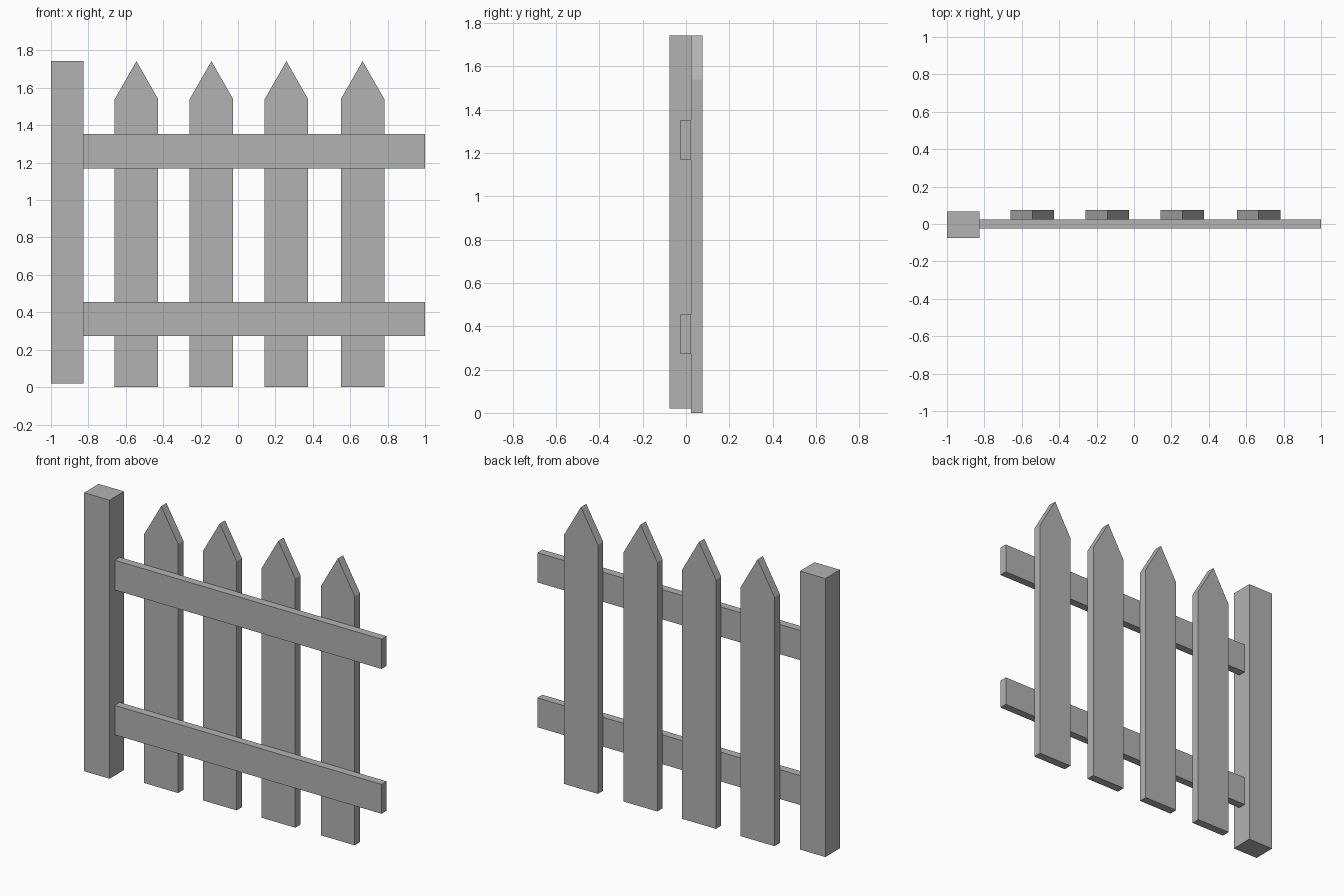
import bpy
import bmesh

cube = bpy.data.objects.get("Cube")
if cube:
    bpy.data.objects.remove(cube, do_unlink=True)

grey = bpy.data.materials.new("plain_grey")
grey.use_nodes = True
colour = (0.45, 0.45, 0.45, 1)
grey.diffuse_color = colour
grey.node_tree.nodes["Principled BSDF"].inputs["Base Color"].default_value = colour


def board(name, outline, front, back):
    """Extrude an x-z outline from y = front to y = back."""
    bm = bmesh.new()
    face = bm.faces.new([bm.verts.new((x, front, z)) for x, z in outline])
    result = bmesh.ops.extrude_face_region(bm, geom=[face])
    moved = [v for v in result["geom"] if isinstance(v, bmesh.types.BMVert)]
    bmesh.ops.translate(bm, verts=moved, vec=(0, back - front, 0))
    bmesh.ops.recalc_face_normals(bm, faces=bm.faces)
    mesh = bpy.data.meshes.new(name)
    bm.to_mesh(mesh)
    bm.free()
    mesh.materials.append(grey)
    obj = bpy.data.objects.new(name, mesh)
    bpy.context.collection.objects.link(obj)
    return obj


def rectangle(x0, x1, z0, z1):
    return [(x0, z0), (x1, z0), (x1, z1), (x0, z1)]


# Square end post
board("post", rectangle(-1, -0.826, 0.02, 1.743), -0.076, 0.066)

# Horizontal rails running from the post
for name, z0, z1 in (("lower_rail", 0.272, 0.454), ("upper_rail", 1.168, 1.352)):
    board(name, rectangle(-0.828, 1, z0, z1), -0.025, 0.024)

# Pointed pickets fixed behind the rails
half = 0.116
for i, x in enumerate((-0.543, -0.142, 0.259, 0.666)):
    outline = [(x - half, 0), (x + half, 0), (x + half, 1.54),
               (x, 1.743), (x - half, 1.54)]
    board(f"picket_{i + 1}", outline, 0.024, 0.076)
